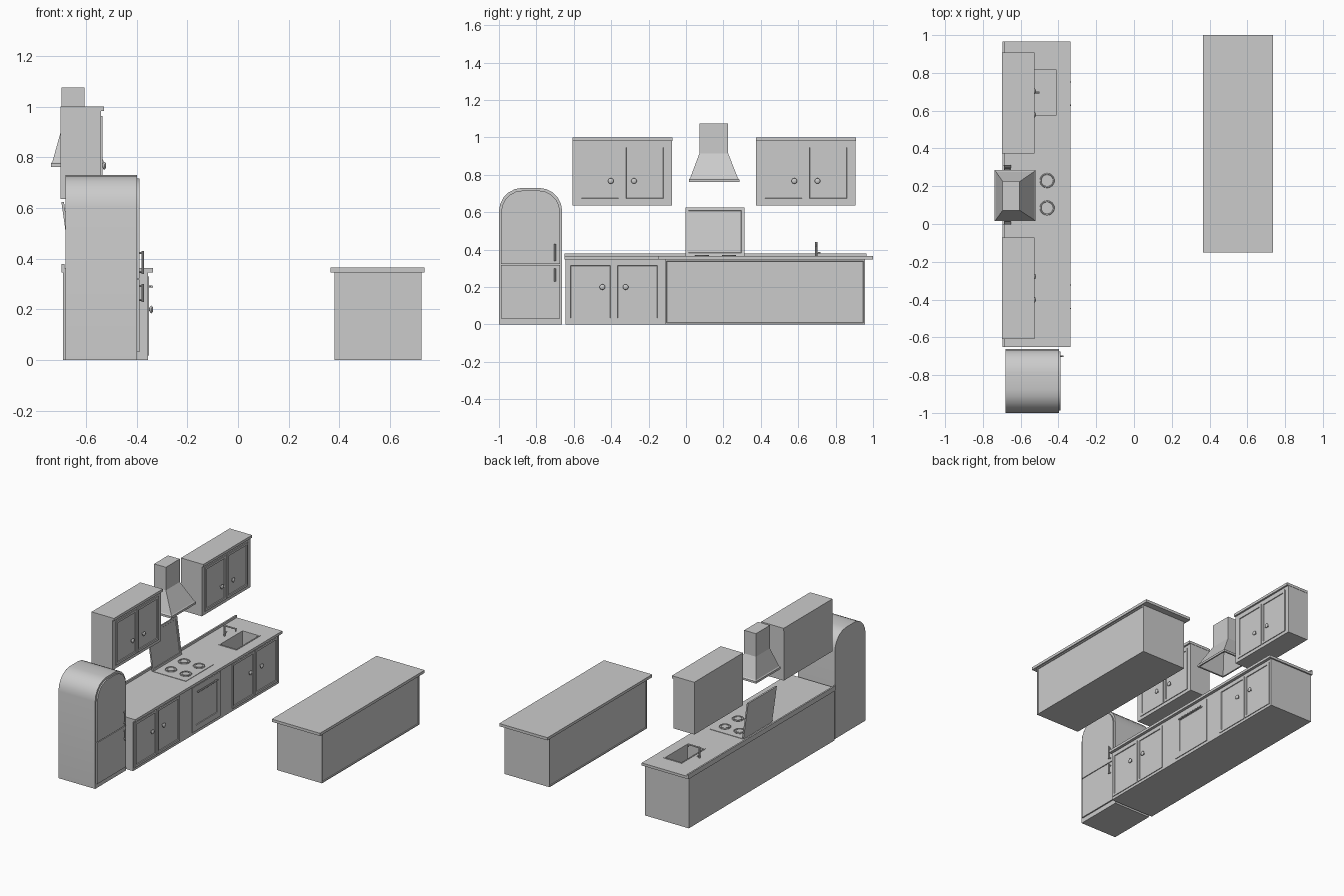
import bpy, bmesh, math
from mathutils import Vector, Matrix

if "Cube" in bpy.data.objects:
    bpy.data.objects.remove(bpy.data.objects["Cube"])


def finish(name, bm, smooth=False):
    bmesh.ops.recalc_face_normals(bm, faces=bm.faces)
    me = bpy.data.meshes.new(name)
    bm.to_mesh(me)
    bm.free()
    ob = bpy.data.objects.new(name, me)
    bpy.context.collection.objects.link(ob)
    if smooth:
        bpy.ops.object.select_all(action='DESELECT')
        ob.select_set(True)
        bpy.context.view_layer.objects.active = ob
        bpy.ops.object.shade_smooth_by_angle(angle=math.radians(35))
    return ob


def cube(x0, x1, y0, y1, z0, z1):
    bm = bmesh.new()
    m = Matrix.Translation(((x0 + x1) / 2, (y0 + y1) / 2, (z0 + z1) / 2))
    bmesh.ops.create_cube(bm, size=1, matrix=m @ Matrix.Diagonal((x1 - x0, y1 - y0, z1 - z0, 1)))
    return bm


def box(name, *dims):
    return finish(name, cube(*dims))


def panel(name, x0, x1, y0, y1, z0, z1, border, depth, sides=(1,)):
    """Box whose +x (and/or -x) face has a recessed field."""
    bm = cube(x0, x1, y0, y1, z0, z1)
    bm.normal_update()
    for s in sides:
        f = [f for f in bm.faces if f.normal.x * s > 0.9 and len(f.verts) == 4]
        bmesh.ops.inset_region(bm, faces=f, thickness=border)
        bmesh.ops.inset_region(bm, faces=f, thickness=0.003, depth=-depth)
    return finish(name, bm)


def prism(name, pts, x0, x1, smooth=True):
    """Extrude a (y, z) outline along x."""
    bm = bmesh.new()
    f = bm.faces.new([bm.verts.new((x0, y, z)) for y, z in pts])
    r = bmesh.ops.extrude_face_region(bm, geom=[f])
    bmesh.ops.translate(bm, vec=(x1 - x0, 0, 0), verts=[v for v in r['geom'] if isinstance(v, bmesh.types.BMVert)])
    return finish(name, bm, smooth)


def rod(name, a, b, r, segs=10):
    a, b = Vector(a), Vector(b)
    d = b - a
    m = Matrix.Translation((a + b) / 2) @ d.to_track_quat('Z', 'Y').to_matrix().to_4x4()
    bm = bmesh.new()
    bmesh.ops.create_cone(bm, cap_ends=True, segments=segs, radius1=r, radius2=r, depth=d.length, matrix=m)
    return finish(name, bm, True)


def knob(name, x, y, z):
    rod(name + "_stem", (x - 0.003, y, z), (x + 0.008, y, z), 0.006)
    bm = bmesh.new()
    m = Matrix.Translation((x + 0.01, y, z)) @ Matrix.Diagonal((0.5, 1, 1, 1))
    bmesh.ops.create_uvsphere(bm, u_segments=16, v_segments=10, radius=0.015, matrix=m)
    finish(name, bm, True)


def door_pair(name, x, yc, half, z0, z1, knob_z):
    for s, side in ((-1, "left"), (1, "right")):
        a, b = sorted((yc + s * 0.004, yc + s * half))
        panel(f"{name}_{side}_door", x - 0.012, x + 0.005, a, b, z0, z1, 0.022, 0.006)
        knob(f"{name}_{side}_knob", x + 0.003, yc + s * 0.062, knob_z)


def arch(y0, y1, z0, z1, r, n=5):
    pts = [(y0, z0), (y1, z0)]
    for c, start in ((y1 - r, 0), (y0 + r, 90)):
        for i in range(n + 1):
            t = math.radians(start + 90 * i / n)
            pts.append((c + r * math.cos(t), z1 - r + r * math.sin(t)))
    return pts


# Base counter run with sink hole
base = box("base_cabinets", -0.69, -0.355, -0.645, 0.955, 0, 0.346)
top = box("countertop", -0.69, -0.335, -0.65, 0.965, 0.346, 0.364)
cutter = box("sink_cutter", -0.54, -0.412, 0.572, 0.82, 0.25, 0.5)
for ob in (base, top):
    mod = ob.modifiers.new("sink_hole", 'BOOLEAN')
    mod.object = cutter
    mod.operation = 'DIFFERENCE'
    mod.solver = 'EXACT'
    bpy.context.view_layer.objects.active = ob
    bpy.ops.object.modifier_apply(modifier=mod.name)
bpy.data.objects.remove(cutter)
box("backsplash", -0.695, -0.684, -0.65, 0.965, 0.346, 0.38)

# Base doors
for name, yc in (("base_left", -0.385), ("base_right", 0.69)):
    door_pair(name, -0.355, yc, 0.247, 0.018, 0.33, 0.2)

# Oven
panel("oven_door", -0.36, -0.35, 0.0, 0.31, 0.02, 0.33, 0.055, 0.004)
rod("oven_handle", (-0.34, 0.045, 0.29), (-0.34, 0.265, 0.29), 0.005)
for y in (0.06, 0.25):
    rod("oven_handle_post", (-0.352, y, 0.29), (-0.34, y, 0.29), 0.004)

# Hob, burners and raised lid
box("hob_plate", -0.65, -0.40, 0.0, 0.31, 0.36, 0.367)
for x in (-0.575, -0.46):
    for y in (0.085, 0.23):
        rod("burner_cap", (x, y, 0.366), (x, y, 0.371), 0.024, 24)
        bpy.ops.mesh.primitive_torus_add(major_segments=24, minor_segments=6, major_radius=0.035,
                                         minor_radius=0.004, location=(x, y, 0.369))
        bpy.context.object.name = "burner_ring"
        bpy.ops.object.shade_smooth_by_angle()
lid = panel("hob_lid", -0.005, 0.005, -0.003, 0.312, 0, 0.26, 0.022, 0.003)
lid.location = (-0.655, 0, 0.366)
lid.rotation_euler = (0, math.radians(-8), 0)

# Sink rim and tap
for n, d in (("back", (-0.546, -0.538, 0.565, 0.827)), ("front", (-0.414, -0.406, 0.565, 0.827)),
             ("left", (-0.54, -0.412, 0.565, 0.574)), ("right", (-0.54, -0.412, 0.818, 0.827))):
    box("sink_rim_" + n, *d, 0.36, 0.367)
rod("tap_stem", (-0.59, 0.696, 0.36), (-0.59, 0.696, 0.44), 0.006)
rod("tap_spout", (-0.595, 0.696, 0.436), (-0.5, 0.696, 0.436), 0.005)
rod("tap_nozzle", (-0.505, 0.696, 0.436), (-0.505, 0.696, 0.418), 0.005)
rod("tap_lever", (-0.59, 0.696, 0.38), (-0.59, 0.72, 0.385), 0.004)

# Wall cabinets
for name, yc in (("wall_left", -0.34), ("wall_right", 0.641)):
    box(name + "_cabinet", -0.70, -0.54, yc - 0.266, yc + 0.266, 0.636, 0.985)
    box(name + "_cornice", -0.70, -0.528, yc - 0.268, yc + 0.268, 0.982, 1.0)
    door_pair(name, -0.54, yc, 0.235, 0.658, 0.962, 0.767)

# Extractor hood: hollow loft through rectangles (x0, x1, y0, y1, z)
rings = [(-0.69, -0.61, 0.08, 0.215, 0.9), (-0.728, -0.532, 0.027, 0.273, 0.762),
         (-0.738, -0.522, 0.015, 0.285, 0.762), (-0.738, -0.522, 0.015, 0.285, 0.776),
         (-0.732, -0.528, 0.022, 0.278, 0.782), (-0.695, -0.605, 0.072, 0.225, 0.915),
         (-0.695, -0.605, 0.072, 0.225, 1.075)]
bm = bmesh.new()
loops = [[bm.verts.new(p) for p in ((a, c, z), (b, c, z), (b, d, z), (a, d, z))] for a, b, c, d, z in rings]
for lo, hi in zip(loops, loops[1:]):
    for i in range(4):
        j = (i + 1) % 4
        bm.faces.new((lo[i], lo[j], hi[j], hi[i]))
bm.faces.new(loops[0])
bm.faces.new(loops[-1])
finish("extractor_hood", bm)

# Fridge with arched top and two doors
prism("fridge_body", arch(-1.0, -0.662, 0, 0.73, 0.125), -0.68, -0.398)
prism("fridge_upper_door", arch(-0.988, -0.674, 0.323, 0.716, 0.115), -0.40, -0.389)
box("fridge_lower_door", -0.40, -0.389, -0.988, -0.674, 0.032, 0.318)
for n, z0, z1 in (("upper", 0.34, 0.43), ("lower", 0.23, 0.3)):
    rod(n + "_fridge_handle", (-0.376, -0.7, z0), (-0.376, -0.7, z1), 0.005)
    for z in (z0 + 0.008, z1 - 0.008):
        rod(n + "_fridge_handle_post", (-0.392, -0.7, z), (-0.376, -0.7, z), 0.004)

# Island
panel("island_body", 0.38, 0.724, -0.112, 0.956, 0, 0.346, 0.01, 0.005, sides=(1, -1))
box("island_top", 0.365, 0.735, -0.15, 1.0, 0.346, 0.365)
